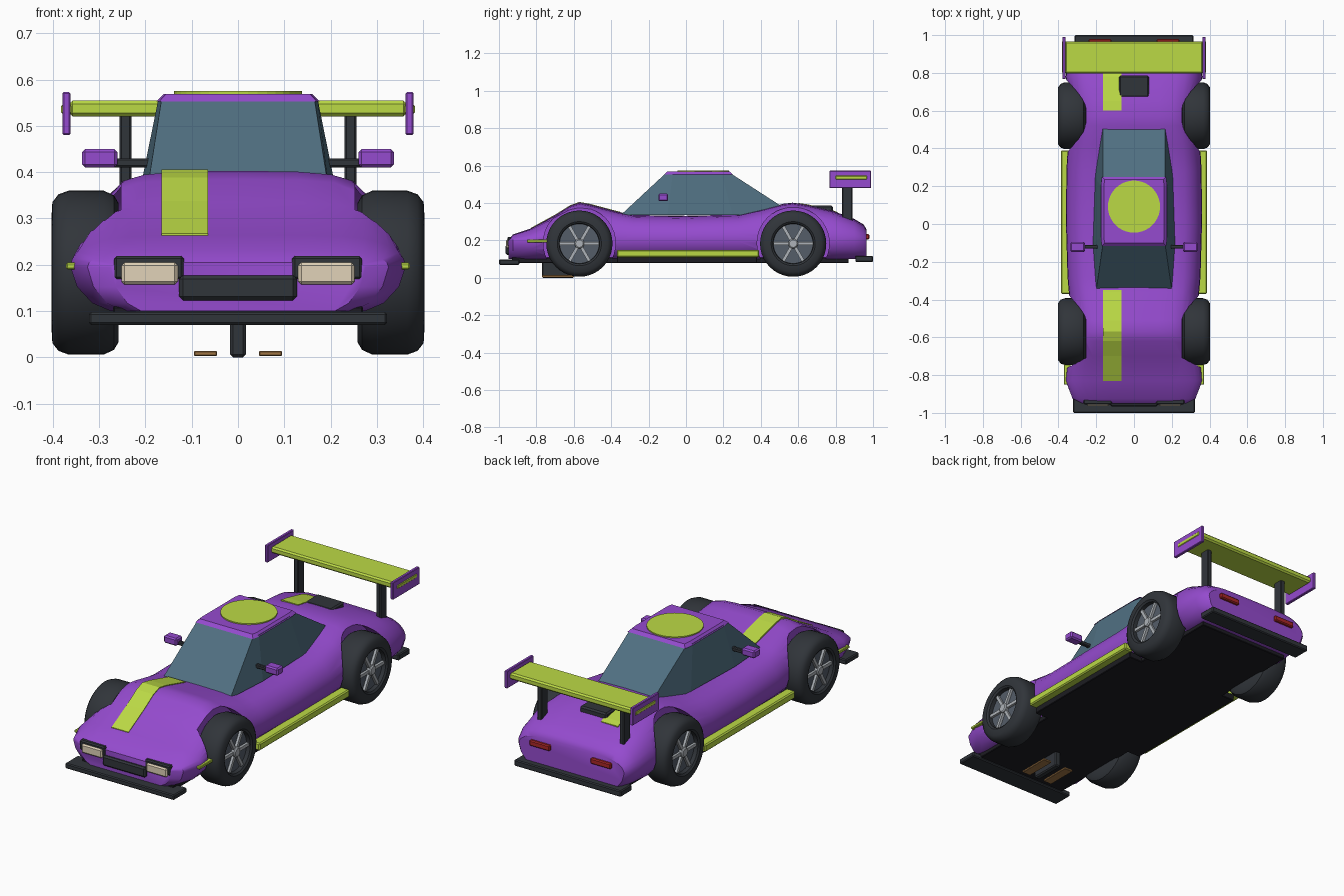
import bpy, bmesh, math
from mathutils import Matrix, Vector

if "Cube" in bpy.data.objects:
    bpy.data.objects.remove(bpy.data.objects["Cube"])


def mat(name, r, g, b):
    m = bpy.data.materials.new(name)
    m.diffuse_color = (r, g, b, 1)
    m.use_nodes = True
    m.node_tree.nodes["Principled BSDF"].inputs["Base Color"].default_value = m.diffuse_color
    return m


PURPLE = mat("purple", .30, .07, .62)
LIME = mat("lime", .50, .70, .06)
GLASS = mat("glass", .08, .16, .22)
DARK = mat("dark", .03, .035, .042)
BLACK = mat("black", .012, .012, .016)
STEEL = mat("rim_grey", .09, .11, .14)
SILVER = mat("silver", .42, .45, .48)
CREAM = mat("cream", .75, .65, .48)
RED = mat("red", .40, .02, .02)
COPPER = mat("copper", .35, .18, .06)


def finish(name, bm, m, smooth=None):
    bmesh.ops.recalc_face_normals(bm, faces=bm.faces)
    me = bpy.data.meshes.new(name)
    bm.to_mesh(me)
    bm.free()
    ob = bpy.data.objects.new(name, me)
    bpy.context.collection.objects.link(ob)
    me.materials.append(m)
    if smooth:
        shade(ob, smooth)
    return ob


def shade(ob, angle):
    bpy.ops.object.select_all(action='DESELECT')
    ob.select_set(True)
    bpy.context.view_layer.objects.active = ob
    bpy.ops.object.shade_smooth_by_angle(angle=math.radians(angle))


def box(name, x, y, z, m, bevel=.005, mirror=False):
    """Bevelled box from (min, max) ranges, optionally repeated on the other side."""
    bm = bmesh.new()
    for s in ((1, -1) if mirror else (1,)):
        c = Vector((s * sum(x) / 2, sum(y) / 2, sum(z) / 2))
        d = (x[1] - x[0], y[1] - y[0], z[1] - z[0])
        bmesh.ops.create_cube(bm, size=1, matrix=Matrix.Translation(c) @ Matrix.Diagonal((*d, 1)))
    if bevel:
        bmesh.ops.bevel(bm, geom=bm.edges[:], offset=bevel, segments=1, affect='EDGES')
    return finish(name, bm, m)


def loft(bm, rings):
    vs = [[bm.verts.new(p) for p in r] for r in rings]
    n = len(vs[0])
    for a, b in zip(vs, vs[1:]):
        for i in range(n):
            bm.faces.new((a[i], a[(i + 1) % n], b[(i + 1) % n], b[i]))
    bm.faces.new(vs[0])
    bm.faces.new(vs[-1])


# body stations: y, half width, top height
ST = [(-.95, .275, .205), (-.925, .325, .232), (-.83, .362, .264), (-.70, .35, .335),
      (-.62, .335, .385), (-.57, .325, .403), (-.51, .33, .392), (-.36, .345, .352),
      (-.28, .352, .336), (0, .36, .332), (.28, .358, .338), (.42, .35, .37),
      (.52, .335, .396), (.57, .33, .402), (.65, .34, .39), (.78, .362, .36),
      (.90, .345, .315), (.95, .325, .285), (.965, .31, .26)]
# half section: width fraction, height fraction about the waist
SEC = [(.76, -1), (.87, -.82), (.96, -.45), (1, 0), (.99, .25), (.96, .45), (.90, .66),
       (.83, .80), (.75, .90), (.62, .96), (.4, .99), (0, 1)]


def section(y, w, top):
    waist, low = .195, .1
    half = [(w * a, y, waist + b * ((top - waist) if b > 0 else (waist - low))) for a, b in SEC]
    return half + [(-p[0], p[1], p[2]) for p in half[-2::-1]]


def top_z(y):
    for a, b in zip(ST, ST[1:]):
        if a[0] <= y <= b[0]:
            return a[2] + (b[2] - a[2]) * (y - a[0]) / (b[0] - a[0])


bm = bmesh.new()
loft(bm, [section(*s) for s in ST])
body = finish("body", bm, PURPLE)

# wheel wells cut out of the body
AXLES = (-.57, .573)
bm = bmesh.new()
for y in AXLES:
    for s in (1, -1):
        bmesh.ops.create_cone(bm, cap_ends=True, segments=40, radius1=.193, radius2=.193, depth=.3,
                              matrix=Matrix.Translation((s * .403, y, .185)) @ Matrix.Rotation(math.pi / 2, 4, 'Y'))
cutter = finish("wheel_well_cutter", bm, PURPLE)
cutter.hide_render = True
mod = body.modifiers.new("wells", 'BOOLEAN')
mod.operation, mod.object, mod.solver = 'DIFFERENCE', cutter, 'EXACT'
dg = bpy.context.evaluated_depsgraph_get()
cut_mesh = bpy.data.meshes.new_from_object(body.evaluated_get(dg))
body.modifiers.clear()
body.data = cut_mesh
bpy.data.objects.remove(cutter)
shade(body, 32)

# cabin glass and roof
bm = bmesh.new()
low = [(.20, -.35), (.217, -.1), (.205, .25), (.165, .585)]
high = [(.165, -.11), (.172, -.07), (.172, .19), (.165, .24)]


def ring(pts, z):
    return [(x, y, z) for x, y in pts] + [(-x, y, z) for x, y in pts[::-1]]


loft(bm, [ring(low, .335), ring(high, .558)])
finish("cabin_glass", bm, GLASS)
bm = bmesh.new()
loft(bm, [ring([(.17, -.117), (.176, -.08), (.176, .2), (.17, .25)], .553),
          ring([(.155, -.10), (.16, -.07), (.16, .2), (.155, .235)], .569)])
finish("roof", bm, PURPLE)

# roof roundel
bm = bmesh.new()
bmesh.ops.create_cone(bm, cap_ends=True, segments=40, radius1=.138, radius2=.138, depth=.008,
                      matrix=Matrix.Translation((0, .092, .571)))
finish("roof_roundel", bm, LIME)


# stripes following the bonnet and rear deck
def stripe(name, y0, y1):
    ys = [y0] + [s[0] for s in ST if y0 < s[0] < y1] + [y1]
    bm = bmesh.new()
    loft(bm, [[(x, y, top_z(y) + dz) for x, dz in ((-.165, .003), (-.065, .003), (-.065, -.012), (-.165, -.012))]
              for y in ys])
    finish(name, bm, LIME)


stripe("bonnet_stripe", -.83, -.35)
stripe("deck_stripe", .6, .81)

# chassis, bumpers, sills
box("floor_pan", (-.27, .27), (-.93, .87), (.08, .11), BLACK, .003)
box("side_floor", (.26, .345), (-.37, .38), (.08, .115), BLACK, .003, True)
box("front_splitter", (-.322, .322), (-1, -.89), (.07, .098), DARK)
box("rear_diffuser", (-.315, .315), (.905, 1), (.085, .118), DARK)
box("side_sill", (.335, .387), (-.37, .39), (.11, .15), LIME, .006, True)

# nose and tail details
box("grille", (-.127, .127), (-.965, -.92), (.123, .177), DARK, .008)
box("headlight_frame", (.117, .268), (-.955, -.905), (.168, .219), DARK, .006, True)
box("headlight", (.13, .252), (-.963, -.92), (.157, .205), CREAM, .007, True)
box("side_marker", (.335, .371), (-.85, -.74), (.19, .205), LIME, .003, True)
box("tail_light", (.12, .24), (.94, .98), (.205, .235), RED, .005, True)
box("deck_vent", (-.08, .08), (.67, .785), (.345, .386), DARK, .008)

# mirrors
box("mirror_stem", (.17, .27), (-.13, -.11), (.41, .43), DARK, .004, True)
box("mirror", (.26, .337), (-.148, -.095), (.41, .45), PURPLE, .007, True)

# rear wing
box("wing_plane", (-.382, .382), (.80, .967), (.526, .546), LIME, .003)
box("wing_core", (-.365, .365), (.797, .967), (.52, .555), LIME, .008)
box("wing_endplate", (.362, .379), (.767, .99), (.48, .573), PURPLE, .003, True)
box("wing_strut", (.23, .256), (.835, .89), (.27, .53), DARK, .004, True)

# guide blade and contact braids under the nose
box("guide_blade", (-.017, .017), (-.77, -.6), (0, .09), DARK, .006)
box("contact_braid", (.045, .095), (-.77, -.6), (.003, .014), COPPER, .002, True)


# wheels
def lathe(name, prof, m, y, s, n=40):
    bm = bmesh.new()
    rings = [[(s * x, y + r * math.cos(2 * math.pi * i / n), .183 + r * math.sin(2 * math.pi * i / n))
              for i in range(n)] for r, x in prof]
    loft(bm, rings)
    finish(name, bm, m, 35)


TYRE = [(.1, .258), (.15, .258), (.167, .268), (.177, .29), (.177, .366), (.169, .388),
        (.152, .401), (.118, .403), (.108, .396), (.106, .37)]
for y, end in zip(AXLES, ("front", "rear")):
    for s, side in ((1, "right"), (-1, "left")):
        tag = f"{end}_{side}"
        lathe("tyre_" + tag, TYRE, DARK, y, s)
        lathe("rim_" + tag, [(.105, .36), (.105, .376)], STEEL, y, s)
        lathe("hub_" + tag, [(.026, .37), (.026, .393), (.02, .398)], SILVER, y, s, 20)
        bm = bmesh.new()
        for k in range(6):
            bmesh.ops.create_cube(bm, size=1, matrix=Matrix.Translation((s * .38, y, .183))
                                  @ Matrix.Rotation(k * math.pi / 3 + math.pi / 6, 4, 'X')
                                  @ Matrix.Translation((0, 0, .06)) @ Matrix.Diagonal((.018, .017, .092, 1)))
        finish("spokes_" + tag, bm, SILVER)
